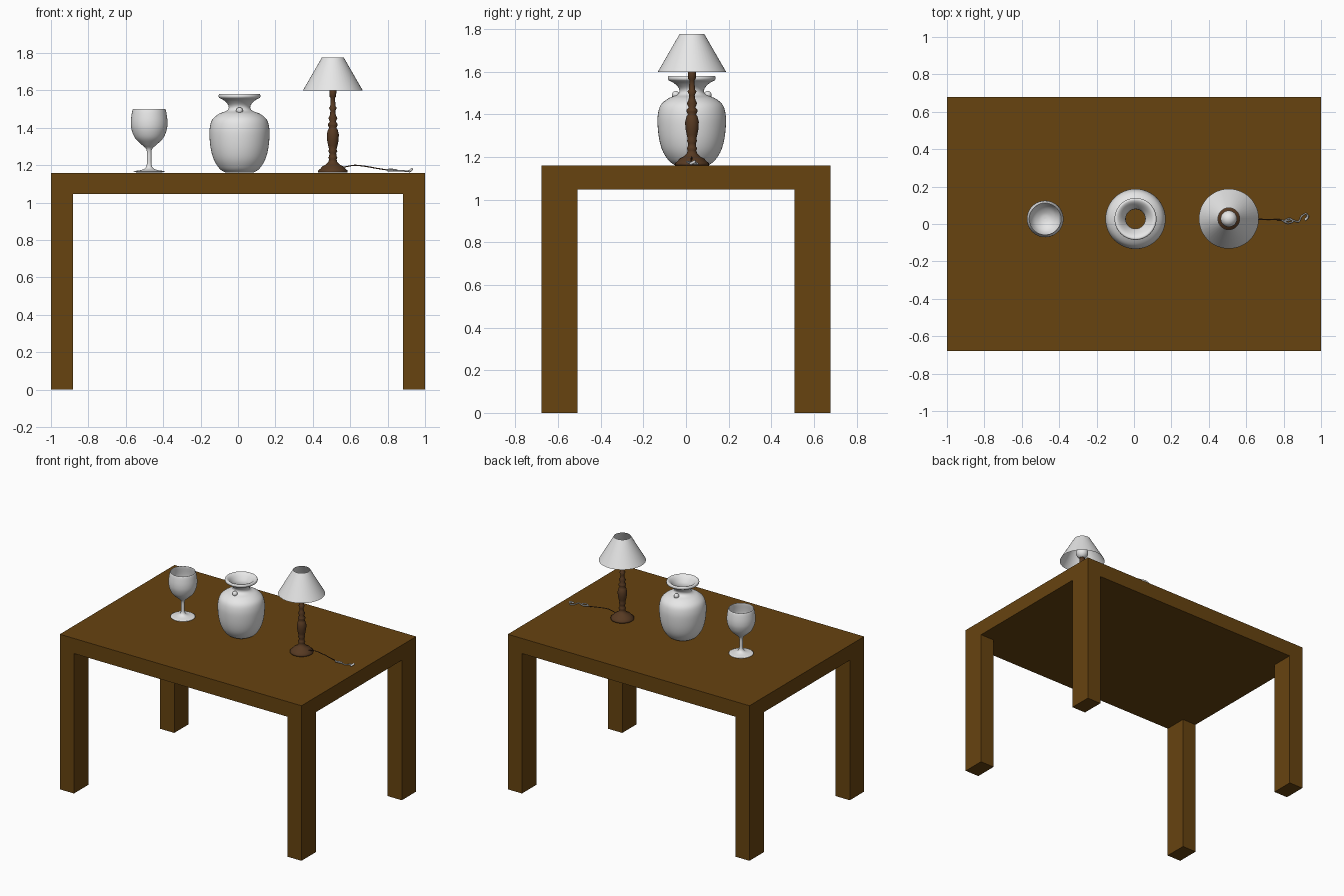
import bpy, bmesh, math
from mathutils import Vector


def material(name, rgb):
    m = bpy.data.materials.new(name)
    m.diffuse_color = (*rgb, 1)
    return m


WOOD = material("table brown", (0.135, 0.056, 0.005))
DARK = material("lamp brown", (0.095, 0.042, 0.016))
WHITE = material("white", (0.8, 0.8, 0.8))


def finish(name, bm, mat, smooth=True):
    me = bpy.data.meshes.new(name)
    bmesh.ops.recalc_face_normals(bm, faces=bm.faces)
    bm.to_mesh(me)
    bm.free()
    me.materials.append(mat)
    for p in me.polygons:
        p.use_smooth = smooth
    ob = bpy.data.objects.new(name, me)
    bpy.context.collection.objects.link(ob)
    return ob


def box(name, lo, hi, mat):
    bm = bmesh.new()
    bmesh.ops.create_cube(bm, size=1)
    for v in bm.verts:
        v.co = [(l + h) / 2 + c * (h - l) for l, h, c in zip(lo, hi, v.co)]
    return finish(name, bm, mat, False)


def rounded(pts, n=4):
    """Smooth a profile with a Catmull-Rom curve."""
    p = [Vector(q) for q in pts]
    p = [p[0]] + p + [p[-1]]
    out = []
    for a, b, c, d in zip(p, p[1:], p[2:], p[3:]):
        for i in range(n):
            t = i / n
            out.append(0.5 * (2 * b + (c - a) * t + (2 * a - 5 * b + 4 * c - d) * t * t
                              + (3 * b - a - 3 * c + d) * t ** 3))
    return out + [p[-1]]


def lathe(name, profile, centre, mat, sides=40):
    bm = bmesh.new()
    rings = []
    for r, z in profile:
        rings.append([bm.verts.new((centre[0] + r * math.cos(math.tau * i / sides),
                                    centre[1] + r * math.sin(math.tau * i / sides), z))
                      for i in range(sides)])
    for a, b in zip(rings, rings[1:]):
        for i in range(sides):
            j = (i + 1) % sides
            bm.faces.new((a[i], a[j], b[j], b[i]))
    bmesh.ops.remove_doubles(bm, verts=bm.verts, dist=1e-5)
    return finish(name, bm, mat)


def ball(name, pos, r, mat):
    bm = bmesh.new()
    bmesh.ops.create_uvsphere(bm, u_segments=24, v_segments=14, radius=r)
    bmesh.ops.translate(bm, verts=bm.verts, vec=pos)
    return finish(name, bm, mat)


def cord(name, pts, r, mat):
    cu = bpy.data.curves.new(name, "CURVE")
    cu.dimensions = "3D"
    cu.bevel_depth = r
    cu.bevel_resolution = 2
    cu.use_fill_caps = True
    path = rounded(pts)
    sp = cu.splines.new("POLY")
    sp.points.add(len(path) - 1)
    for p, q in zip(sp.points, path):
        p.co = (*q, 1)
    cu.materials.append(mat)
    ob = bpy.data.objects.new(name, cu)
    bpy.context.collection.objects.link(ob)


# Table
box("table_top", (-1, -0.678, 1.047), (1, 0.678, 1.16), WOOD)
for sx in (-1, 1):
    for sy in (-1, 1):
        xs, ys = sorted((sx, sx * 0.883)), sorted((sy * 0.678, sy * 0.508))
        box("table_leg", (xs[0], ys[0], 0), (xs[1], ys[1], 1.047), WOOD)

# Goblet, outside then inside of the bowl
lathe("goblet", rounded([
    (0, 1.162), (0.078, 1.163), (0.076, 1.169), (0.035, 1.177), (0.015, 1.195),
    (0.012, 1.24), (0.015, 1.285), (0.04, 1.31), (0.075, 1.345), (0.094, 1.39),
    (0.098, 1.43), (0.094, 1.47), (0.088, 1.497), (0.083, 1.495), (0.091, 1.43),
    (0.086, 1.39), (0.065, 1.345), (0.03, 1.318), (0, 1.312)]), (-0.475, 0.027), WHITE)

# Vase, open at the neck and underneath
VASE = (0.008, 0.027)
lathe("vase", rounded([
    (0.075, 1.161), (0.105, 1.18), (0.135, 1.225), (0.152, 1.28), (0.16, 1.345),
    (0.159, 1.4), (0.145, 1.445), (0.11, 1.475), (0.072, 1.49), (0.058, 1.505),
    (0.062, 1.525), (0.085, 1.548), (0.108, 1.56), (0.112, 1.572), (0.106, 1.581),
    (0.092, 1.577), (0.075, 1.56), (0.056, 1.53), (0.052, 1.505)]), VASE, WHITE, 48)
for s in (-1, 1):
    ball("vase_lug", (VASE[0], VASE[1] + s * 0.075, 1.492), 0.018, WHITE)

# Lamp
LAMP = (0.507, 0.028)
lathe("lamp_stand", [
    (0, 1.161), (0.079, 1.161), (0.079, 1.172), (0.066, 1.182), (0.058, 1.193),
    (0.038, 1.203), (0.024, 1.217), (0.02, 1.232), (0.025, 1.24), (0.02, 1.248),
    (0.018, 1.265), (0.024, 1.275), (0.02, 1.285), (0.025, 1.305), (0.031, 1.335),
    (0.032, 1.365), (0.026, 1.39), (0.019, 1.4), (0.025, 1.412), (0.025, 1.422),
    (0.016, 1.433), (0.024, 1.452), (0.016, 1.468), (0.013, 1.49), (0.021, 1.508),
    (0.014, 1.515), (0.012, 1.56), (0.018, 1.568), (0.019, 1.625), (0, 1.625)],
    LAMP, DARK, 32)
lathe("lamp_shade", [(0.16, 1.6), (0.058, 1.777)], LAMP, WHITE, 48)
ball("light_bulb", (*LAMP, 1.665), 0.044, WHITE)

# Cord and its coiled end
cord("lamp_cord", [(0.55, 0.028, 1.185), (0.59, 0.027, 1.195), (0.63, 0.026, 1.2),
                   (0.69, 0.025, 1.193), (0.74, 0.024, 1.184), (0.79, 0.022, 1.176)], 0.003, DARK)
cord("cord_end", [(0.79, 0.022, 1.176), (0.82, 0.005, 1.178), (0.85, 0.014, 1.174),
                  (0.83, 0.03, 1.172), (0.80, 0.012, 1.172), (0.84, 0.022, 1.17),
                  (0.88, 0.012, 1.172), (0.895, 0.04, 1.168), (0.92, 0.055, 1.168),
                  (0.93, 0.04, 1.178)], 0.004, WHITE)
cord("plug", [(0.915, 0.022, 1.168), (0.925, 0.032, 1.174), (0.93, 0.045, 1.18)], 0.007, WHITE)
